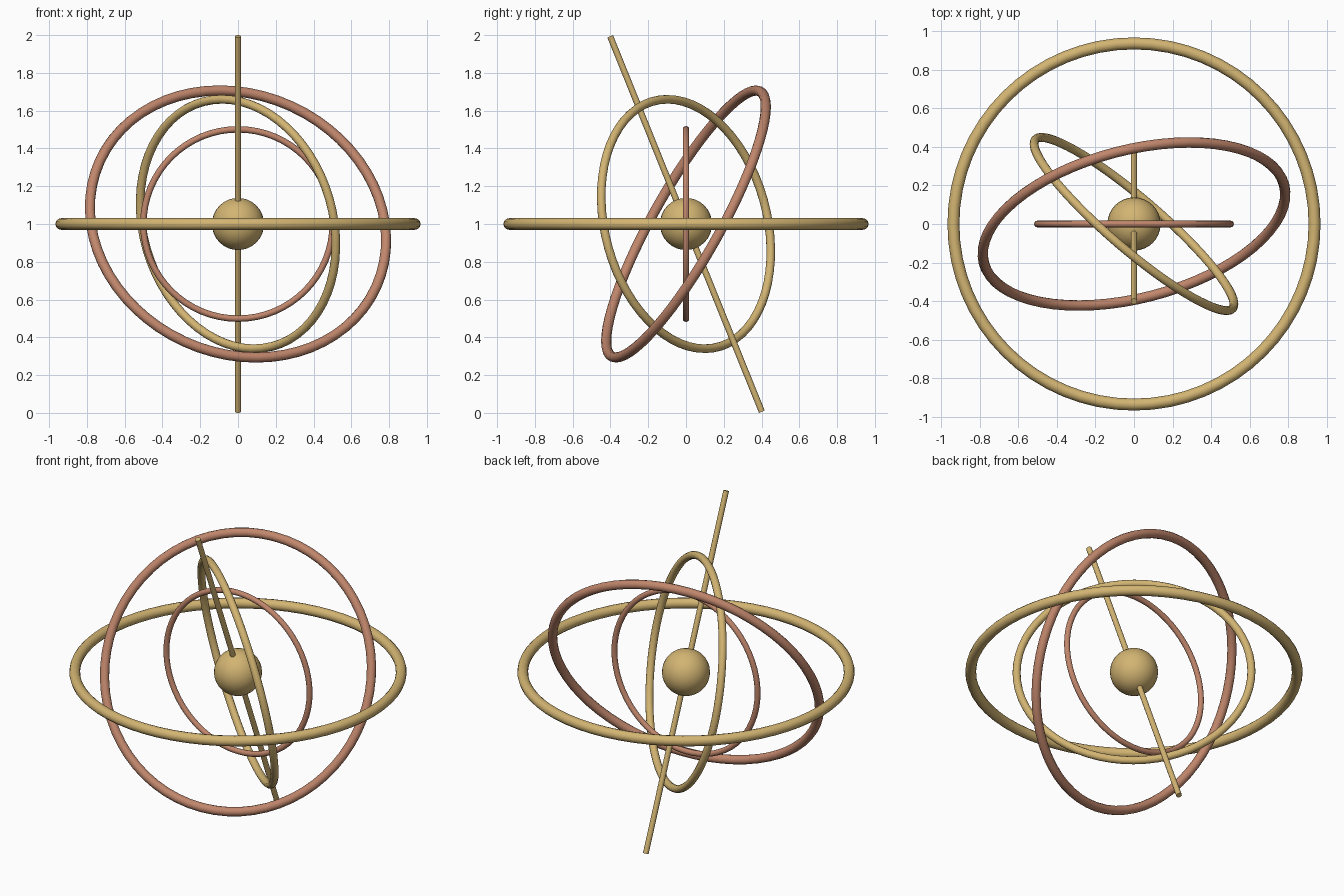
import bpy
import math
from mathutils import Vector

cube = bpy.data.objects.get("Cube")
if cube:
    bpy.data.objects.remove(cube, do_unlink=True)

CENTRE = Vector((0, 0, 1))


def make_material(name, colour):
    mat = bpy.data.materials.new(name)
    mat.use_nodes = True
    mat.diffuse_color = colour
    bsdf = next(n for n in mat.node_tree.nodes if n.type == "BSDF_PRINCIPLED")
    bsdf.inputs["Base Color"].default_value = colour
    return mat


gold = make_material("pale gold", (0.65, 0.46, 0.17, 1))
copper = make_material("copper", (0.53, 0.24, 0.15, 1))


def finish(name, mat):
    obj = bpy.context.object
    obj.name = name
    obj.data.materials.append(mat)
    bpy.ops.object.shade_smooth_by_angle(angle=math.radians(40))
    return obj


def ring(name, mat, radius, tube, normal):
    """Torus around the centre, facing along the given normal."""
    turn = Vector(normal).to_track_quat("Z", "Y").to_euler()
    bpy.ops.mesh.primitive_torus_add(
        major_radius=radius, minor_radius=tube,
        major_segments=64, minor_segments=12,
        location=CENTRE, rotation=turn)
    return finish(name, mat)


# Nested rings, from the outside in
ring("horizon_ring", gold, 0.936, 0.031, (0, 0, 1))
ring("large_tilted_ring", copper, 0.804, 0.027, (0.221, -0.851, 0.477))
ring("steep_tilted_ring", gold, 0.673, 0.023, (0.638, 0.745, 0.194))
ring("inner_upright_ring", copper, 0.501, 0.017, (0, 1, 0))

# Central globe
bpy.ops.mesh.primitive_uv_sphere_add(
    segments=32, ring_count=16, radius=0.138, location=CENTRE)
finish("globe", gold)

# Tilted axis rod through the globe, cut to a total height of 2
tilt = math.radians(22)
rod_radius = 0.0165
rod_length = (2 - 2 * rod_radius * math.sin(tilt)) / math.cos(tilt)
bpy.ops.mesh.primitive_cylinder_add(
    vertices=12, radius=rod_radius, depth=rod_length,
    location=CENTRE, rotation=(tilt, 0, 0))
finish("axis_rod", gold)
